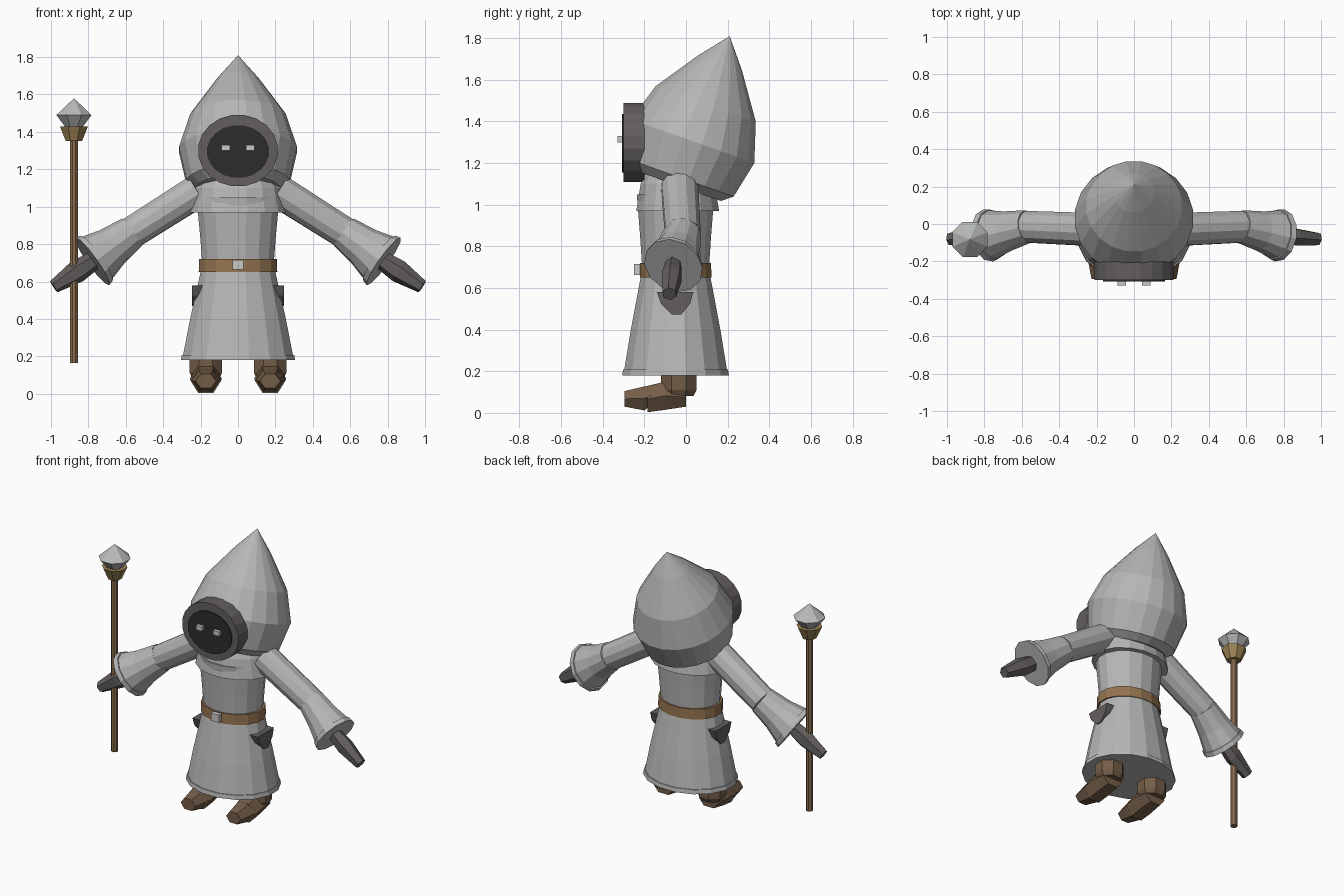
import bpy, bmesh, math
from mathutils import Vector

if "Cube" in bpy.data.objects:
    bpy.data.objects.remove(bpy.data.objects["Cube"])


def material(name, r, g, b):
    m = bpy.data.materials.new(name)
    m.diffuse_color = (r, g, b, 1)
    m.use_nodes = True
    m.node_tree.nodes["Principled BSDF"].inputs["Base Color"].default_value = m.diffuse_color
    return m


CLOTH = material("grey cloth", 0.47, 0.47, 0.47)
DARK = material("dark grey", 0.125, 0.112, 0.112)
BLACK = material("face black", 0.025, 0.025, 0.025)
LEATHER = material("belt leather", 0.30, 0.175, 0.08)
BOOT = material("boot brown", 0.175, 0.11, 0.065)
WOOD = material("staff wood", 0.26, 0.155, 0.08)
BRASS = material("staff socket", 0.34, 0.23, 0.09)
PALE = material("pale metal", 0.58, 0.58, 0.56)
GEM = material("gem grey", 0.48, 0.50, 0.49)


def finish(name, bm, mat):
    bmesh.ops.remove_doubles(bm, verts=bm.verts, dist=1e-5)
    bmesh.ops.recalc_face_normals(bm, faces=bm.faces)
    me = bpy.data.meshes.new(name)
    bm.to_mesh(me)
    bm.free()
    me.materials.append(mat)
    ob = bpy.data.objects.new(name, me)
    bpy.context.collection.objects.link(ob)
    return ob


def loft_mesh(rings, axis, n, phase=None):
    """Skin of elliptical rings (centre, rx, ry) that all face along axis."""
    q = Vector((0, 0, 1)).rotation_difference(Vector(axis).normalized())
    k = 1 / math.cos(math.pi / n) if phase is None else 1
    ph = math.pi / n if phase is None else phase
    bm = bmesh.new()
    loops = []
    for c, rx, ry in rings:
        angles = [ph + 2 * math.pi * i / n for i in range(n)]
        loops.append([bm.verts.new(Vector(c) + q @ Vector((rx * k * math.cos(a), ry * k * math.sin(a), 0)))
                      for a in angles])
    for a, b in zip(loops, loops[1:]):
        for i in range(n):
            j = (i + 1) % n
            bm.faces.new((a[i], a[j], b[j], b[i]))
    for loop, ring in ((loops[0], rings[0]), (loops[-1], rings[-1])):
        if ring[1] > 0.001:
            bm.faces.new(loop)
    return bm


def loft(name, rings, axis, n, mat, phase=None):
    return finish(name, loft_mesh(rings, axis, n, phase), mat)


def upright(name, x, y, profile, n, mat, squash=1.0):
    return loft(name, [((x, y, z), r, r * squash) for z, r in profile], (0, 0, 1), n, mat)


def box(name, lo, hi, mat):
    bm = bmesh.new()
    bmesh.ops.create_cube(bm, size=1)
    for v in bm.verts:
        v.co = [(a + b) / 2 + c * (b - a) for a, b, c in zip(lo, hi, v.co)]
    return finish(name, bm, mat)


# Robe, hem, belt and collar
BY = -0.05
upright("robe", 0, BY, [(0.20, 0.295), (0.40, 0.256), (0.65, 0.2), (0.72, 0.193), (0.85, 0.203), (1.05, 0.222)], 16, CLOTH, 0.84)
upright("hem", 0, BY, [(0.18, 0.305), (0.208, 0.30)], 16, CLOTH, 0.84)
upright("belt", 0, BY, [(0.65, 0.21), (0.72, 0.208)], 16, LEATHER, 0.82)
box("buckle", (-0.03, -0.25, 0.663), (0.03, -0.21, 0.715), PALE)
upright("collar", 0, -0.04, [(0.97, 0.255), (1.10, 0.228), (1.15, 0.2)], 16, CLOTH, 0.78)

# Hood leaning back, cut flat where the face opening sits
tilt = Vector((0, math.sin(math.radians(19.5)), math.cos(math.radians(19.5))))
tip = Vector((0, 0.21, 1.81))
hood = loft_mesh([(tip - tilt * d, r, r) for d, r in
                  ((0.76, 0.225), (0.72, 0.275), (0.535, 0.315), (0.345, 0.255), (0.135, 0.11), (0, 0))], tilt, 20)
bmesh.ops.remove_doubles(hood, verts=hood.verts, dist=1e-5)
cut = bmesh.ops.bisect_plane(hood, geom=hood.verts[:] + hood.edges[:] + hood.faces[:], plane_co=(0, -0.222, 0),
                             plane_no=(0, -1, 0), clear_outer=True)
bmesh.ops.holes_fill(hood, edges=[e for e in hood.edges if e.is_boundary])
finish("hood", hood, CLOTH)

# Face opening and eyes
FZ = 1.30
loft("hood_rim", [((0, -0.20, FZ), 0.212, 0.19), ((0, -0.30, FZ), 0.212, 0.19)], (0, -1, 0), 20, DARK)
loft("face", [((0, -0.29, FZ - 0.005), 0.165, 0.14), ((0, -0.307, FZ - 0.005), 0.165, 0.14)], (0, -1, 0), 20, BLACK)

for s, side in ((-1, "right"), (1, "left")):
    box(side + "_eye", (s * 0.065 - 0.022, -0.33, 1.30), (s * 0.065 + 0.022, -0.30, 1.33), PALE)

    # Sleeve: upper arm, flared forearm, cuff band
    shoulder = Vector((s * 0.215, -0.03, 1.085))
    elbow = Vector((s * 0.575, -0.015, 0.857))
    wrist = Vector((s * 0.775, -0.06, 0.71))
    loft(side + "_upper_arm", [(shoulder, 0.088, 0.088), (elbow, 0.084, 0.084)], elbow - shoulder, 12, CLOTH)
    d = (wrist - elbow).normalized()
    start = elbow - d * 0.01
    loft(side + "_forearm", [(start, 0.088, 0.085), (elbow.lerp(wrist, 0.5), 0.108, 0.103),
                             (wrist - d * 0.02, 0.138, 0.126)], d, 12, CLOTH)
    loft(side + "_cuff", [(wrist - d * 0.025, 0.145, 0.131), (wrist + d * 0.005, 0.152, 0.136)], d, 12, CLOTH)

    # Hand
    fingers = Vector((s * 0.985, -0.08, 0.572))
    loft(side + "_hand", [(wrist - d * 0.01, 0.05, 0.04), (wrist.lerp(fingers, 0.4), 0.062, 0.05),
                          (fingers, 0.036, 0.036)], fingers - wrist, 6, DARK, phase=0)

    # Side pouch
    bm = bmesh.new()
    outline = ((-0.14, 0.58), (0.035, 0.58), (0.02, 0.525), (-0.025, 0.47), (-0.065, 0.47), (-0.12, 0.525))
    face = bm.faces.new([bm.verts.new((s * 0.19, y, z)) for y, z in outline])
    ext = bmesh.ops.extrude_face_region(bm, geom=[face])
    for v in ext["geom"]:
        if isinstance(v, bmesh.types.BMVert):
            v.co.x = s * 0.247
    if not face.is_valid or len(bm.faces) < 8:
        bm.faces.new([v for v in bm.verts if abs(v.co.x) < 0.2])
    finish(side + "_pouch", bm, DARK)

    # Boot: ankle, heel part, toe part
    x = s * 0.172
    upright(side + "_ankle", x, -0.035, [(0.08, 0.07), (0.11, 0.086), (0.24, 0.086)], 8, BOOT)
    for part, sections in (("heel", ((0.0, 0.075, 0.03, 0.12), (-0.10, 0.085, 0.015, 0.15), (-0.185, 0.08, 0.003, 0.13))),
                           ("toe", ((-0.17, 0.074, 0.035, 0.132), (-0.20, 0.073, 0.012, 0.127), (-0.295, 0.055, 0.03, 0.105)))):
        loft(f"{side}_boot_{part}", [((x, y, (a + b) / 2), w, (b - a) / 2 / 0.866) for y, w, a, b in sections],
             (0, -1, 0), 6, BOOT, phase=0)

# Staff with socket and gem
SX, SY = -0.877, -0.082
upright("staff_pole", SX, SY, [(0.165, 0.021), (1.36, 0.021)], 8, WOOD)
upright("staff_socket", SX, SY, [(1.35, 0.043), (1.43, 0.075)], 8, BRASS)
upright("staff_gem", SX, SY, [(1.42, 0.042), (1.49, 0.094), (1.58, 0.0)], 8, GEM)
